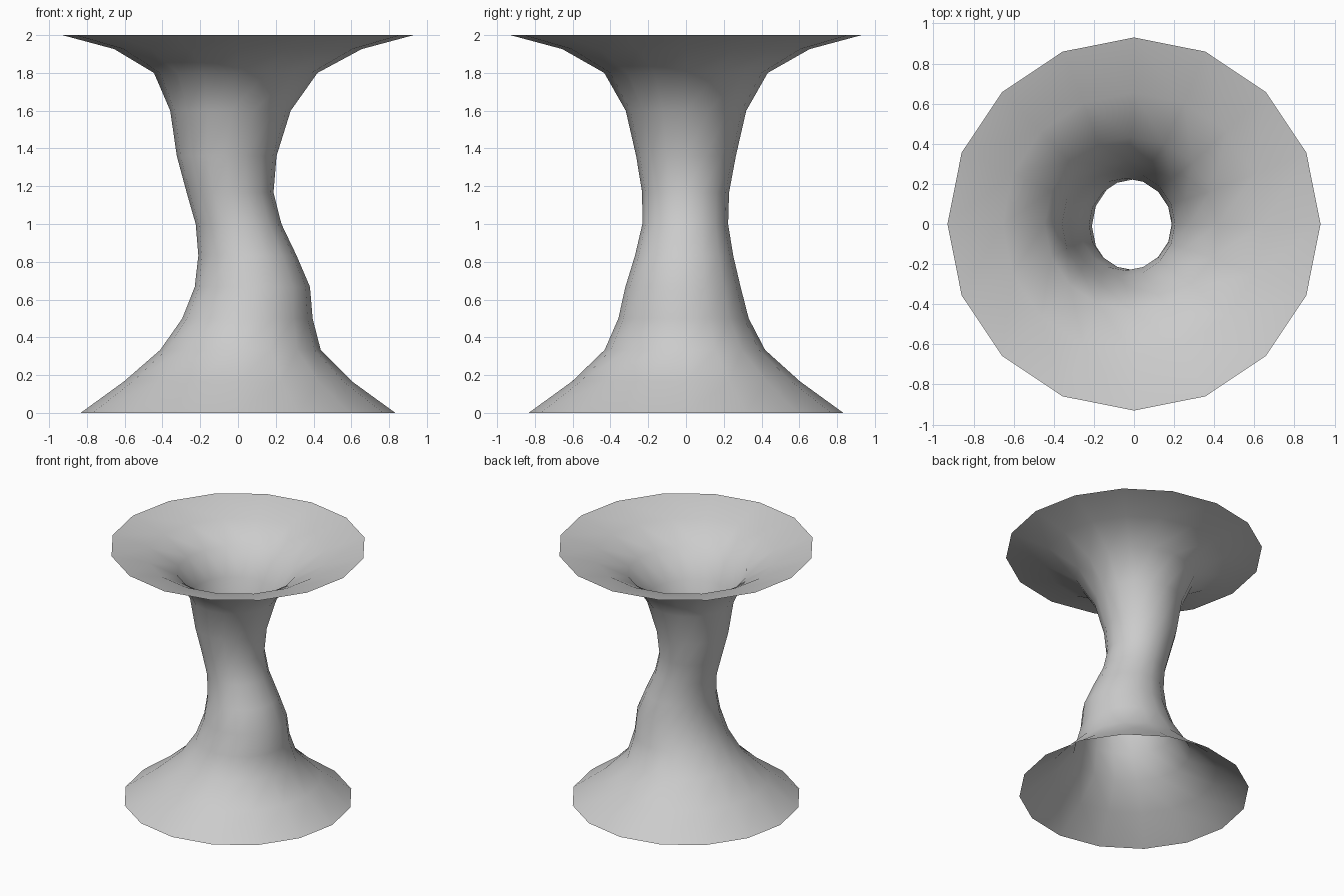
import bpy, bmesh
from math import sin, cos, pi

if "Cube" in bpy.data.objects:
    bpy.data.objects.remove(bpy.data.objects["Cube"])

SIDES = 16
# ring stations: height, radius, centre x, centre y
RINGS = [
    (0.00, 0.833, 0.0, 0.0),
    (0.167, 0.603, 0.0, 0.0),
    (0.333, 0.425, 0.013, -0.006),
    (0.50, 0.345, 0.050, -0.013),
    (0.667, 0.305, 0.076, -0.016),
    (0.833, 0.260, 0.050, -0.010),
    (1.00, 0.227, 0.003, -0.004),
    (1.167, 0.230, -0.042, -0.002),
    (1.36, 0.264, -0.060, 0.0),
    (1.60, 0.319, -0.040, 0.0),
    (1.80, 0.433, -0.012, 0.0),
    (1.926, 0.655, 0.0, 0.0),
    (2.00, 0.930, 0.0, 0.0),
]

# open, bent hourglass tube lofted through the rings
bm = bmesh.new()
loops = []
for z, r, cx, cy in RINGS:
    loops.append([bm.verts.new((cx + r * cos(2 * pi * i / SIDES),
                                cy + r * sin(2 * pi * i / SIDES), z))
                  for i in range(SIDES)])
for low, high in zip(loops, loops[1:]):
    for i in range(SIDES):
        j = (i + 1) % SIDES
        face = bm.faces.new((low[i], low[j], high[j], high[i]))
        face.smooth = True

mesh = bpy.data.meshes.new("flared_tube")
bm.to_mesh(mesh)
bm.free()
tube = bpy.data.objects.new("flared_tube", mesh)
bpy.context.collection.objects.link(tube)
